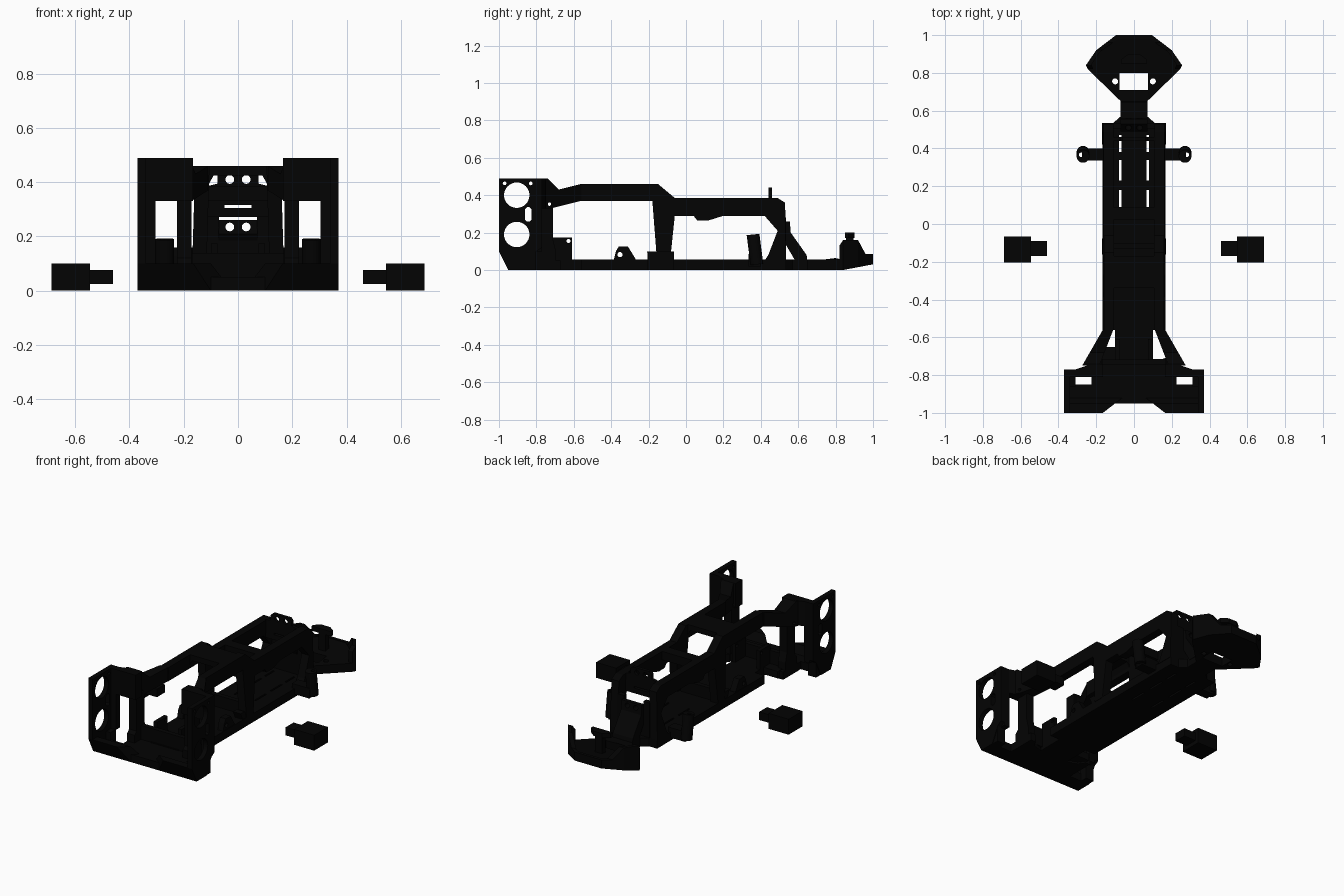
import bpy, bmesh
from math import sin, cos, pi

if "Cube" in bpy.data.objects:
    bpy.data.objects.remove(bpy.data.objects["Cube"])

black = bpy.data.materials.new("black_plastic")
black.diffuse_color = (0.001, 0.001, 0.001, 1)
black.use_nodes = True
black.node_tree.nodes["Principled BSDF"].inputs["Base Color"].default_value = black.diffuse_color


def place(axis, p, t):
    """Profile point p at depth t: x takes (y,z), y takes (x,z), z takes (x,y)."""
    return {'x': (t, p[0], p[1]), 'y': (p[0], t, p[1]), 'z': (p[0], p[1], t)}[axis]


def prism(name, axis, pts, a, b, mirror=False, cuts=(), warp=None, op='DIFFERENCE'):
    bm = bmesh.new()
    lo = [bm.verts.new(place(axis, p, a)) for p in pts]
    hi = [bm.verts.new(place(axis, p, b)) for p in pts]
    bm.faces.new(lo)
    bm.faces.new(hi)
    n = len(pts)
    for i in range(n):
        bm.faces.new((lo[i], lo[(i + 1) % n], hi[(i + 1) % n], hi[i]))
    if warp:
        for v in bm.verts:
            v.co = warp(v.co)
    bmesh.ops.recalc_face_normals(bm, faces=bm.faces)
    me = bpy.data.meshes.new(name)
    bm.to_mesh(me)
    bm.free()
    me.materials.append(black)
    ob = bpy.data.objects.new(name, me)
    bpy.context.collection.objects.link(ob)
    for c in cuts:
        bpy.context.view_layer.objects.active = ob
        m = ob.modifiers.new("cut", 'BOOLEAN')
        m.operation, m.solver, m.object = op, 'EXACT', c
        bpy.ops.object.modifier_apply(modifier=m.name)
    for c in cuts:
        bpy.data.objects.remove(c)
    if mirror:
        ob.modifiers.new("mirror", 'MIRROR').use_mirror_merge = False
    return ob


def rect(a0, a1, b0, b1):
    return [(a0, b0), (a1, b0), (a1, b1), (a0, b1)]


def oval(u, v, ru, rv=None, n=24):
    return [(u + ru * cos(2 * pi * i / n), v + (rv or ru) * sin(2 * pi * i / n)) for i in range(n)]


def box(name, x0, x1, y0, y1, z0, z1, mirror=False):
    return prism(name, 'z', rect(x0, x1, y0, y1), z0, z1, mirror)


def cutter(axis, pts, a=-2, b=2):
    ob = prism("cutter", axis, pts, a, b)
    ob.hide_render = True
    return ob


def sym(half):
    return half + [(-x, y) for x, y in reversed(half)]


# Main floor with narrow slits
slits = [cutter('z', rect(s * .073 - .006, s * .073 + .006, y0, y1))
         for s in (-1, 1) for y0, y1 in ((.07, .18), (.23, .34), (.38, .47))]
floor = sym([(.10, -.75), (.10, -.56), (.168, -.56), (.168, .535), (.11, .535), (.07, .57), (.07, .68)])
prism("floor", 'z', floor, 0, .055, cuts=slits)

# Front floor with chamfered leading edge and raised wings
prism("front_floor", 'x', [(-.95, 0), (-.85, 0), (-.85, .05), (-.95, .05)], -.365, .365)
prism("front_floor_step", 'z', sym([(.225, -.86), (.225, -.67), (.19, -.67), (.165, -.71), (.1, -.73)]), 0, .05)
prism("front_wing", 'x', [(-.95, 0), (-.92, 0), (-.92, .05), (-.95, .1), (-1, .1)], .165, .365, True,
      warp=lambda c: (c.x - (c.y + 1) * 1.3 if c.x < .2 else c.x, c.y, c.z))
box("front_floor_pad", .31, .366, -.86, -.805, 0, .1, True)

# Front side panels with round openings
panel = [(-1, .1), (-.95, 0), (-.85, 0), (-.80, .1), (-.77, .12), (-.77, .49), (-1, .49)]
cuts = [cutter('x', oval(-.905, z, .068, n=32)) for z in (.40, .19)]
slot = [(-.843 + .018 * cos(a * pi / 4), .297 + .022 * (1 if sin(a * pi / 4) > 0 else -1) + .018 * sin(a * pi / 4))
        for a in (.5, 1.5, 2.5, 3.5, 4.5, 5.5, 6.5, 7.5)]
cuts += [cutter('x', slot)]
cuts += [cutter('x', oval(y, .463, .01, n=12)) for y in (-.97, -.83)]
prism("front_side_panel", 'x', panel, .34, .37, True, cuts)

# Flange behind each panel, open below
prism("front_flange", 'z', [(.165, -.81), (.37, -.81), (.37, -.77), (.31, -.77), (.225, -.742), (.165, -.742)],
      .33, .49, True)
box("front_flange_leg", .305, .345, -.81, -.77, .1, .34, True)
prism("front_post", 'x', [(-.81, 0), (-.695, 0), (-.695, .1), (-.71, .16), (-.71, .34), (-.79, .34), (-.79, .12),
                          (-.81, .1)], .172, .225, True)
prism("front_mount", 'x', rect(-.72, -.61, .05, .175), .075, .1, True,
      [cutter('x', oval(-.628, .155, .011, n=12))])
box("servo_shelf", -.2, -.09, -.74, -.65, .01, .055)
box("front_crossmember", -.17, .17, -.745, -.715, .02, .14)

# Upper rails: flared front, long beam with pillars
prism("rail_flare", 'x', [(-.75, .49), (-.74, .49), (-.68, .43), (-.56, .46), (-.56, .37), (-.72, .33), (-.75, .33)],
      .11, .165, True, [cutter('x', oval(-.73, .352, .009, n=12))],
      warp=lambda c: (c.x + (-.56 - c.y) * .48 * (1.2 if c.x > .14 else .8), c.y, c.z))
rail = [(-.56, .46), (-.15, .46), (-.06, .385), (.49, .385), (.53, .36), (.535, .05), (.42, .05), (.44, .08),
        (.49, .21), (.42, .29), (.2, .29), (.12, .265), (.06, .265), (.04, .29), (-.06, .29), (-.085, .05),
        (-.155, .05), (-.18, .37), (-.56, .37)]
prism("upper_rail", 'x', rail, .105, .158, True, warp=lambda c: (c.x + (.46 - c.z) * .03, c.y, c.z))

# Cross braces between the rails
prism("roof_brace", 'y', [(-.15, .46), (.15, .46), (.15, .37), (.12, .37), (.09, .425),
                          (-.09, .425), (-.12, .37), (-.15, .37)], -.34, -.17)
box("middle_brace", -.12, .12, .02, .09, .33, .385)
prism("pillar_foot", 'x', [(-.21, .1), (-.17, .1), (-.14, .05), (-.185, .05)], .11, .165, True)
box("floor_rib", -.11, .11, -.13, -.1, .05, .13)

# Rear tower plate
cuts = [cutter('y', oval(s * .03, .41, .016)) for s in (-1, 1)]
cuts.append(cutter('y', rect(-.05, .05, .305, .316)))
prism("rear_tower", 'y', [(-.115, .272), (.115, .272), (.115, .385), (.075, .395), (.075, .425), (.06, .44),
                          (-.06, .44), (-.075, .425), (-.075, .395), (-.115, .385)], .44, .46, cuts=cuts)

# Sloping rear support with bolt holes
prism("rear_support", 'x', [(.49, .21), (.53, .26), (.555, .26), (.56, .2), (.645, .08), (.65, .04), (.59, .04)],
      -.072, .072, cuts=[cutter('y', oval(s * .03, .235, .016)) for s in (-1, 1)])
box("rear_bulkhead", -.115, .115, .505, .535, .05, .2)
box("rear_bulkhead_ear", .07, .115, .505, .535, .19, .28, True)

# Side tabs with a pin hole
prism("side_tab", 'x', [(-.39, .04), (-.375, .1), (-.36, .125), (-.31, .125), (-.27, .06), (-.27, .04)],
      .125, .165, True, [cutter('x', oval(-.353, .082, .014, n=16))])

# Body mount ears: leaning tubes on short arms
box("ear_arm", .15, .275, .335, .4, .02, .085, True)
prism("body_mount_ear", 'z', oval(.27, .37, .034), .03, .19, True,
      [cutter('z', oval(.28, .366, .012, n=16))],
      warp=lambda c: (c.x, c.y - (c.z - .1) * .13, c.z + (.37 - c.y) * -.1))

# Rear bumper plate, rising to the back
rim = [(.07, .65), (.245, .82), (.255, .84), (.2, .92), (.095, 1)]
cuts = [cutter('z', rect(-.078, .074, .71, .8))]
cuts += [cutter('z', oval(s * .1, .755, .016, n=16)) for s in (-1, 1)]
prism("rear_bumper", 'z', sym(rim), 0, .055, cuts=cuts,
      warp=lambda c: (c.x, c.y, c.z + max(0, c.y - .84) * .19))

# Bumper rim walls, trimmed to the side profile
trim = cutter('x', [(.8, .02), (.84, 0), (1.01, .035), (1.01, .085), (.96, .085), (.92, .16), (.84, .16), (.82, .13)])
prism("bumper_rim", 'z', [(.215, .82), (.245, .82), (.255, .84), (.2, .92), (.095, 1), (0, 1),
                          (0, .98), (.085, .98), (.18, .91), (.225, .845)], -.1, .3, True, [trim], op='INTERSECT')

# Bumper post with T-shaped top
box("bumper_post", -.025, .025, .855, .895, .04, .19)
prism("bumper_post_top", 'z', [(-.07, .85), (.07, .85), (.07, .87), (.03, .9), (-.03, .9), (-.07, .87)], .17, .2)

# Loose side blocks with stubs
box("side_block", .545, .688, -.205, -.065, 0, .1, True)
box("side_block_stub", .46, .55, -.17, -.09, .025, .077, True)
